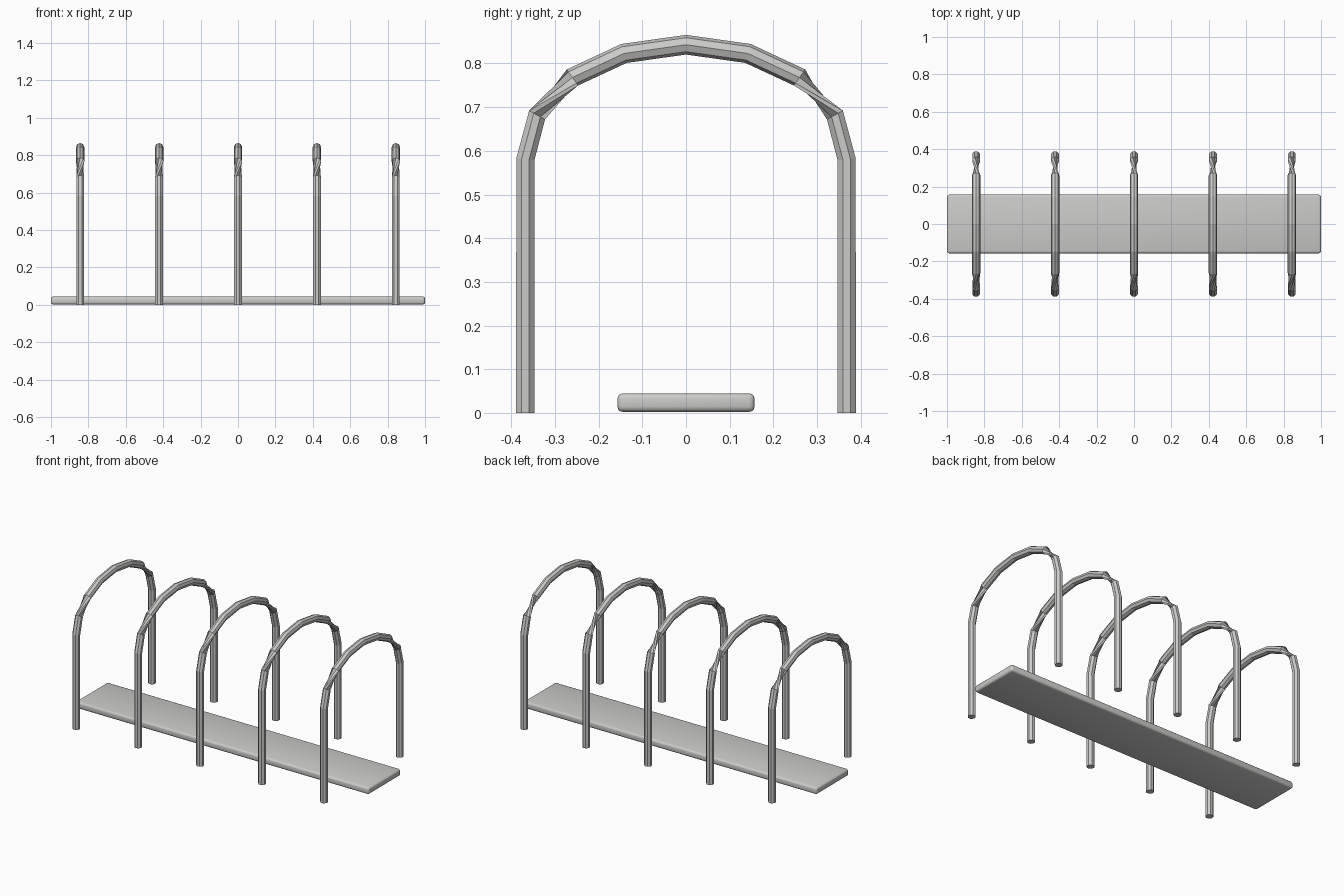
import bpy, bmesh
from math import sin, cos, radians, atan2
from mathutils import Vector

cube = bpy.data.objects.get("Cube")
if cube:
    bpy.data.objects.remove(cube)

grey = bpy.data.materials.new("light grey metal")
grey.use_nodes = True
colour = (0.6, 0.6, 0.59, 1)
grey.diffuse_color = colour
grey.node_tree.nodes["Principled BSDF"].inputs["Base Color"].default_value = colour

SIDES = 8
RADIUS = 0.0225
TWIST = radians(112.5)


def add_object(name, bm):
    bmesh.ops.recalc_face_normals(bm, faces=bm.faces)
    mesh = bpy.data.meshes.new(name)
    bm.to_mesh(mesh)
    bm.free()
    mesh.materials.append(grey)
    obj = bpy.data.objects.new(name, mesh)
    bpy.context.collection.objects.link(obj)
    return obj


# Hoop centre line: one leg and half the arch, then mirrored
half = [(-0.368, 0), (-0.368, 0.58), (-0.341, 0.682),
        (-0.26, 0.768), (-0.142, 0.823), (0, 0.843)]
path = [Vector((0, y, z)) for y, z in half]
path += [Vector((0, -p.y, p.z)) for p in reversed(path[:-1])]


def build_hoop(name, x):
    bm = bmesh.new()
    rings = []
    last = len(path) - 1
    for i, p in enumerate(path):
        # Mitred ring, with the arch turned against the legs
        before = (p - path[max(i - 1, 0)]).normalized()
        after = (path[min(i + 1, last)] - p).normalized()
        tangent = (before + after).normalized()
        out = Vector((0, -tangent.z, tangent.y))
        turn = radians(22.5) + (TWIST if 3 <= i <= last - 3 else 0)
        ring = []
        for k in range(SIDES):
            a = turn + k * radians(360 / SIDES)
            v = p + RADIUS * (cos(a) * out + sin(a) * Vector((1, 0, 0)))
            ring.append(bm.verts.new(v))
        rings.append(ring)
    for a, b in zip(rings, rings[1:]):
        for k in range(SIDES):
            n = (k + 1) % SIDES
            bm.faces.new((a[k], a[n], b[n], b[k]))
    bm.faces.new(rings[0])
    bm.faces.new(rings[-1])
    hoop = add_object(name, bm)
    hoop.location.x = x


for i in range(5):
    build_hoop(f"hoop_{i + 1}", (i - 2) * 0.422)

# Long plank with rounded edges
bm = bmesh.new()
bmesh.ops.create_cube(bm, size=1)
bmesh.ops.scale(bm, vec=(2, 0.314, 0.042), verts=bm.verts)
bmesh.ops.translate(bm, vec=(0, 0, 0.0235), verts=bm.verts)
bmesh.ops.bevel(bm, geom=bm.edges[:], offset=0.012, segments=3,
                profile=0.5, affect='EDGES')
for f in bm.faces:
    f.smooth = True
add_object("plank", bm)
